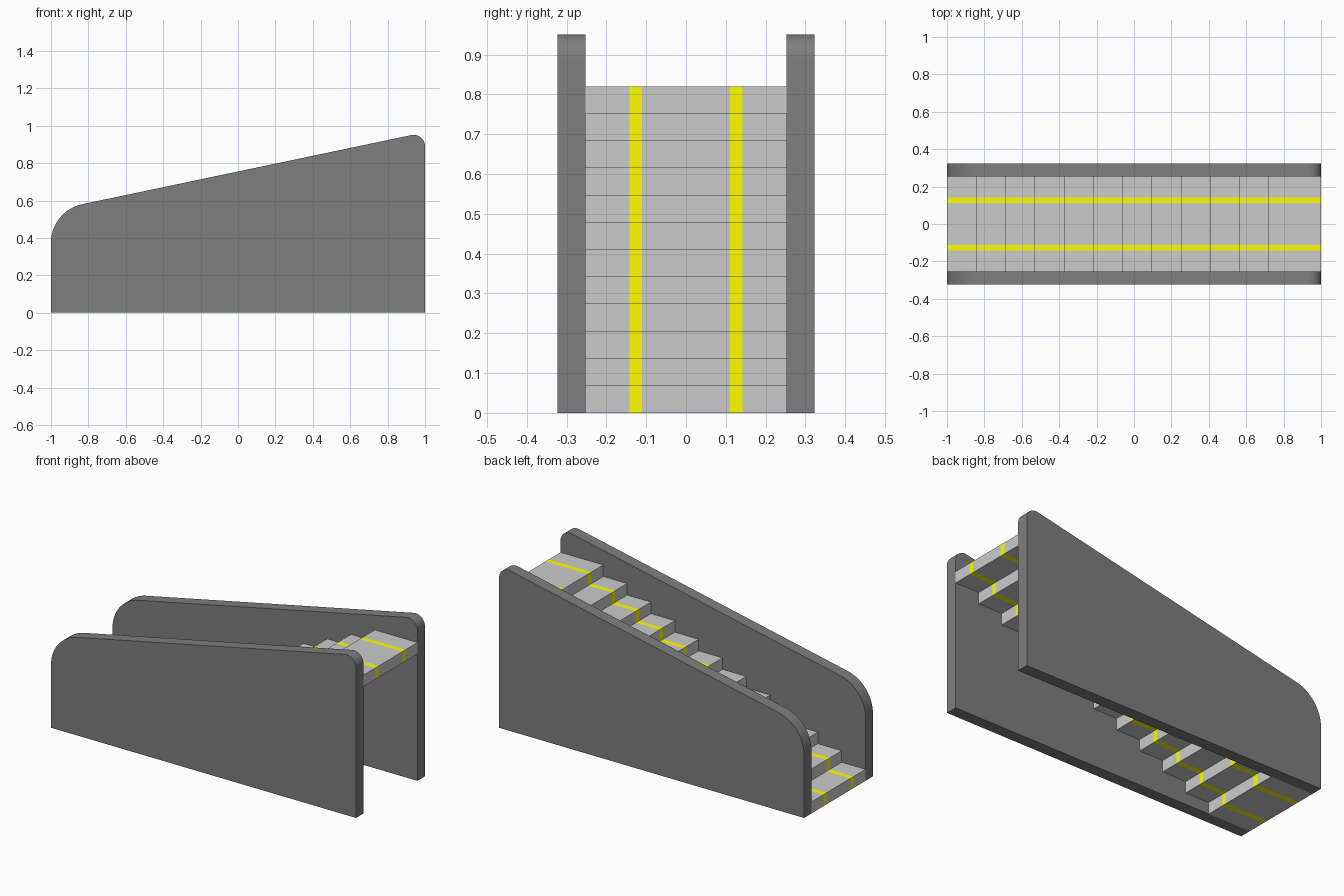
import bpy, bmesh
from math import cos, sin, radians

if "Cube" in bpy.data.objects:
    bpy.data.objects.remove(bpy.data.objects["Cube"])


def material(name, rgb):
    m = bpy.data.materials.new(name)
    m.diffuse_color = (*rgb, 1)
    m.use_nodes = True
    m.node_tree.nodes["Principled BSDF"].inputs["Base Color"].default_value = m.diffuse_color
    return m


def add_object(name, bm, mats):
    bmesh.ops.recalc_face_normals(bm, faces=bm.faces)
    me = bpy.data.meshes.new(name)
    bm.to_mesh(me)
    bm.free()
    for m in mats:
        me.materials.append(m)
    ob = bpy.data.objects.new(name, me)
    bpy.context.collection.objects.link(ob)
    return ob


def arc(cx, cz, r, a0, a1, n):
    angles = [radians(a0 + (a1 - a0) * i / n) for i in range(n + 1)]
    return [(cx + r * cos(a), cz + r * sin(a)) for a in angles]


grey = material("step_grey", (0.8, 0.8, 0.8))
yellow = material("stripe_yellow", (1.0, 1.0, 0.0))
dark = material("panel_dark", (0.21, 0.21, 0.21))

# Side panels: sloped profile with rounded upper corners
TILT = 101.9
profile = [(1, 0), (-1, 0)]
profile += arc(-0.79, 0.375, 0.21, 180, TILT, 12)
profile += arc(0.939, 0.89, 0.061, TILT, 0, 12)
INNER, OUTER = 0.253, 0.323
for name, y, depth in (("left_side_panel", -OUTER, OUTER - INNER),
                       ("right_side_panel", INNER, OUTER - INNER)):
    bm = bmesh.new()
    face = bm.faces.new([bm.verts.new((x, y, z)) for x, z in profile])
    ext = bmesh.ops.extrude_face_region(bm, geom=[face])
    verts = [v for v in ext["geom"] if isinstance(v, bmesh.types.BMVert)]
    bmesh.ops.translate(bm, verts=verts, vec=(0, depth, 0))
    panel = add_object(name, bm, [dark])
    bpy.ops.object.select_all(action='DESELECT')
    panel.select_set(True)
    bpy.context.view_layer.objects.active = panel
    bpy.ops.object.shade_smooth_by_angle(angle=radians(30))

# Steps: overlapping slabs, each with two yellow bands running around it
COUNT, LENGTH, RISE = 12, 0.28, 0.82 / 12
PITCH = (2 - LENGTH) / (COUNT - 1)
bands = [-INNER, -0.142, -0.111, 0.111, 0.142, INNER]
for i in range(COUNT):
    x0, z0 = -1 + i * PITCH, i * RISE
    x1, z1 = x0 + LENGTH, z0 + RISE
    bm = bmesh.new()
    rings = [[bm.verts.new((x, y, z)) for x, z in
              ((x0, z0), (x1, z0), (x1, z1), (x0, z1))] for y in bands]
    for b, (p, q) in enumerate(zip(rings, rings[1:])):
        for k in range(4):
            n = (k + 1) % 4
            f = bm.faces.new((p[k], p[n], q[n], q[k]))
            f.material_index = b % 2
    bm.faces.new(rings[0])
    bm.faces.new(rings[-1])
    add_object(f"step_{i + 1:02d}", bm, [grey, yellow])
